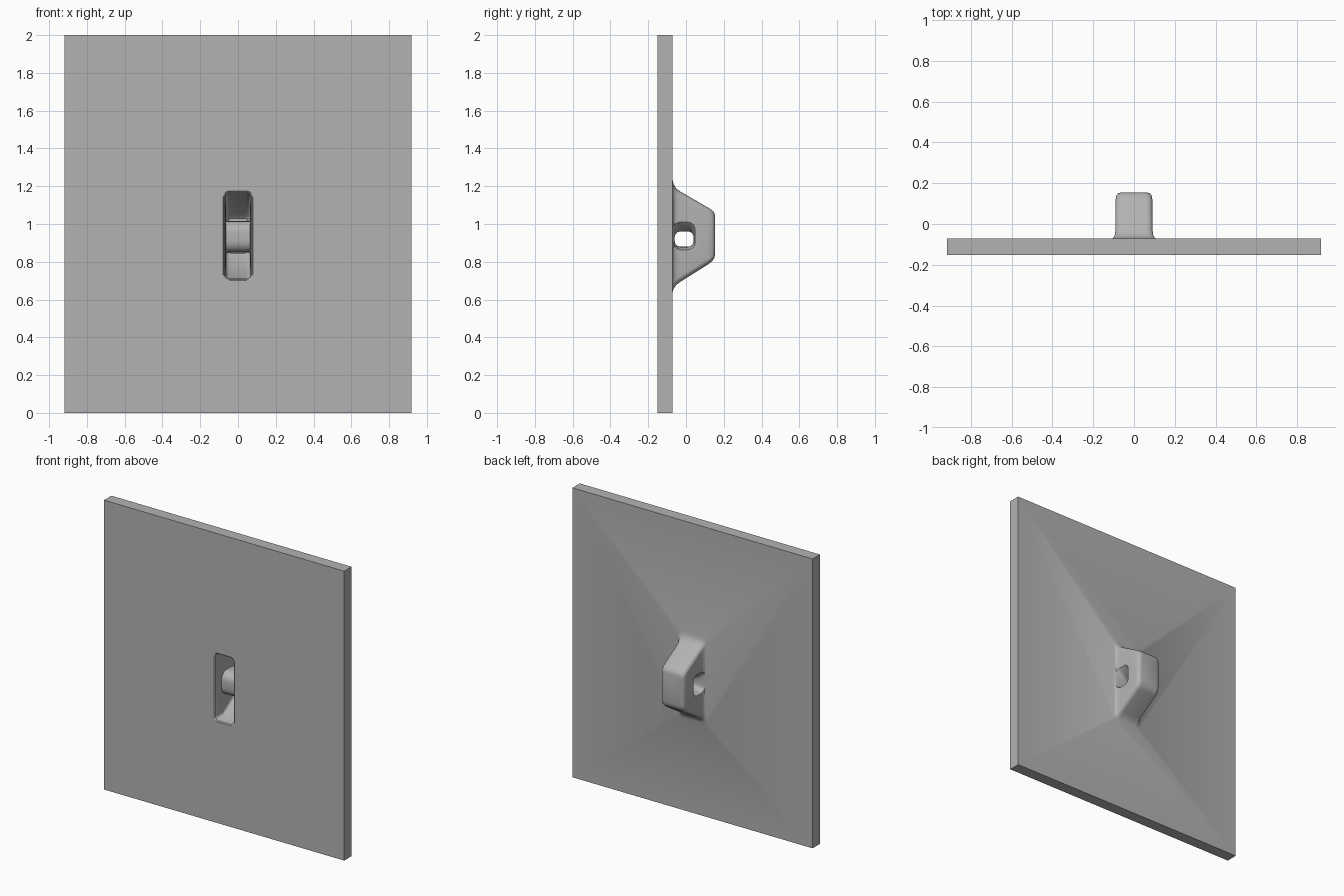
import bpy, bmesh, math
from mathutils import Vector

if "Cube" in bpy.data.objects:
    bpy.data.objects.remove(bpy.data.objects["Cube"])

grey = bpy.data.materials.new("plain_grey")
grey.use_nodes = True
COLOUR = (0.45, 0.45, 0.45, 1)
grey.diffuse_color = COLOUR
grey.node_tree.nodes["Principled BSDF"].inputs["Base Color"].default_value = COLOUR


def finish(name, bm):
    bmesh.ops.recalc_face_normals(bm, faces=bm.faces)
    mesh = bpy.data.meshes.new(name)
    bm.to_mesh(mesh)
    bm.free()
    mesh.materials.append(grey)
    obj = bpy.data.objects.new(name, mesh)
    bpy.context.collection.objects.link(obj)
    return obj


def rounded_rect(a0, a1, b0, b1, r, steps=6):
    corners = ((a1 - r, b1 - r), (a0 + r, b1 - r), (a0 + r, b0 + r), (a1 - r, b0 + r))
    for k, (a, b) in enumerate(corners):
        for s in range(steps + 1):
            t = math.pi / 2 * (k + s / steps)
            yield a + r * math.cos(t), b + r * math.sin(t)


def loft(name, rings, place):
    """Skin a row of rounded rectangles: (offset, a0, a1, b0, b1, radius)."""
    bm = bmesh.new()
    loops = [[bm.verts.new(place(d, a, b)) for a, b in rounded_rect(*rect)]
             for d, *rect in rings]
    n = len(loops[0])
    for lo, hi in zip(loops, loops[1:]):
        for i in range(n):
            j = (i + 1) % n
            bm.faces.new((lo[i], lo[j], hi[j], hi[i]))
    bm.faces.new(loops[0])
    bm.faces.new(loops[-1])
    return finish(name, bm)


def along_y(d, a, b):
    return Vector((a, d, b))


def along_x(d, a, b):
    return Vector((d, a, b))


def combine(target, other, operation):
    mod = target.modifiers.new(other.name, "BOOLEAN")
    mod.operation = operation
    mod.solver = "EXACT"
    mod.object = other
    bpy.context.view_layer.objects.active = target
    bpy.ops.object.modifier_apply(modifier=mod.name)
    bpy.data.objects.remove(other)


# Flat panel
bm = bmesh.new()
bmesh.ops.create_cube(bm, size=1)
for v in bm.verts:
    v.co = Vector((v.co.x * 1.836, v.co.y * 0.08 - 0.111, v.co.z * 2 + 1))
panel = finish("panel_with_loop", bm)

# Tapered housing on the back, flared where it meets the panel
housing = loft("housing", [
    (y, -w, w, low, high, r) for y, w, low, high, r in (
        (-0.1, 0.108, 0.64, 1.235, 0.03), (-0.071, 0.108, 0.64, 1.235, 0.03),
        (-0.065, 0.1, 0.658, 1.21, 0.03), (-0.052, 0.094, 0.677, 1.188, 0.03),
        (-0.03, 0.091, 0.694, 1.172, 0.03), (0.12, 0.09, 0.788, 1.085, 0.03),
        (0.138, 0.087, 0.802, 1.073, 0.03), (0.149, 0.08, 0.818, 1.06, 0.025),
        (0.154, 0.068, 0.836, 1.044, 0.02))], along_y)
combine(panel, housing, "UNION")

# Slot hollowing the housing from the front, with a softened mouth
slot = loft("slot", [
    (y, -w, w, low, high, r) for y, w, low, high, r in (
        (-0.17, 0.08, 0.698, 1.176, 0.03), (-0.15, 0.078, 0.7, 1.174, 0.03),
        (-0.145, 0.071, 0.707, 1.168, 0.025), (-0.13, 0.066, 0.712, 1.163, 0.02),
        (-0.075, 0.064, 0.716, 1.158, 0.02), (0.1, 0.062, 0.826, 1.05, 0.02),
        (0.118, 0.05, 0.845, 1.03, 0.015))], along_y)
combine(panel, slot, "DIFFERENCE")

# Sleeve crossing the slot, then the waisted hole through it
sleeve = loft("sleeve", [(x, -0.09, 0.075, 0.85, 1.015, 0.06)
                         for x in (-0.075, 0.075)], along_x)
combine(panel, sleeve, "UNION")

rings = []
for i in range(-8, 9):
    x = i * 0.0125
    f = (abs(x) / 0.1) ** 2
    rings.append((x, -0.06 - 0.005 * f, 0.04 + 0.01 * f,
                  0.88 - 0.02 * f, 0.96 + 0.06 * f, 0.03 + 0.01 * f))
combine(panel, loft("hole", rings, along_x), "DIFFERENCE")

# Smooth curves, crisp edges
bpy.ops.object.select_all(action="DESELECT")
panel.select_set(True)
bpy.context.view_layer.objects.active = panel
bpy.ops.object.shade_smooth_by_angle(angle=math.radians(35))
